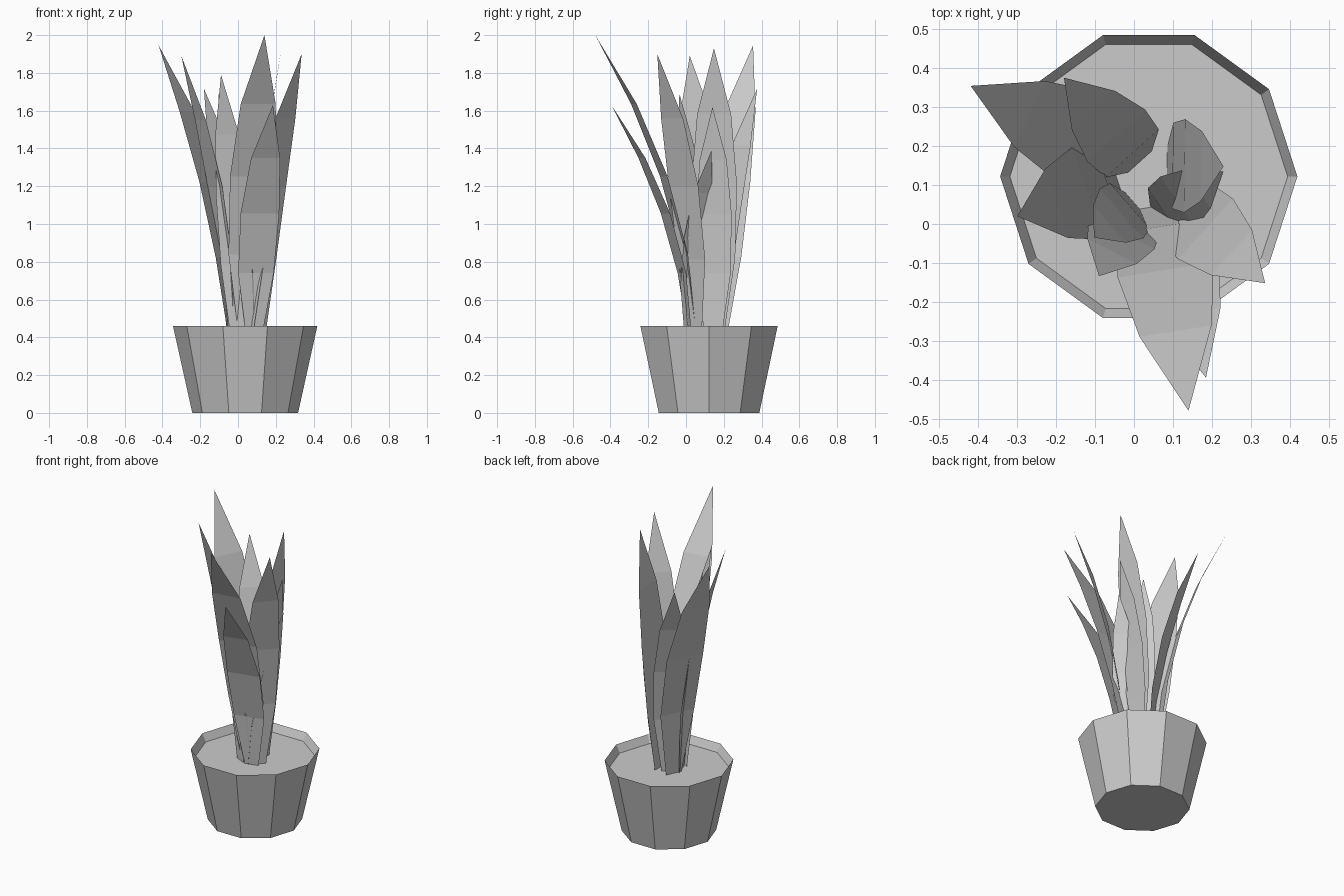
import bpy, math
from mathutils import Vector

if "Cube" in bpy.data.objects:
    bpy.data.objects.remove(bpy.data.objects["Cube"])

mat = bpy.data.materials.new("plain_grey")
mat.diffuse_color = (0.6, 0.6, 0.6, 1)
mat.use_nodes = True
mat.node_tree.nodes["Principled BSDF"].inputs["Base Color"].default_value = mat.diffuse_color


def make(name, verts, faces):
    mesh = bpy.data.meshes.new(name)
    mesh.from_pydata(verts, [], faces)
    mesh.materials.append(mat)
    obj = bpy.data.objects.new(name, mesh)
    bpy.context.collection.objects.link(obj)
    return obj


SIDES = 10
CX, CY = 0.038, 0.122


def ring(radius, z):
    return [(CX + radius * math.cos(i * math.tau / SIDES),
             CY + radius * math.sin(i * math.tau / SIDES), z) for i in range(SIDES)]


# Tapered ten-sided pot with a sharp rim and a short inner wall
verts = ring(0.28, 0) + ring(0.382, 0.46) + ring(0.357, 0.41)
faces = [tuple(reversed(range(SIDES)))]
for k in range(2):
    for i in range(SIDES):
        a, b = k * SIDES + i, k * SIDES + (i + 1) % SIDES
        faces.append((a, b, b + SIDES, a + SIDES))
make("pot", verts, faces)

# Soil disc
make("soil", ring(0.357, 0.41), [tuple(range(SIDES))])

# Leaf profile rows: height fraction, outward fraction, width fraction
ROWS = [(0, 0, 0.42), (0.27, 0.1, 0.92), (0.53, 0.31, 1.0), (0.77, 0.61, 0.75)]
BASE_Z = 0.41


def leaf(name, base, tip, height, width):
    """Flat-section blade that bends outward from base to a pointed tip."""
    base, tip = Vector(base), Vector(tip)
    d = (tip - base).normalized()
    side = Vector((d.y, -d.x))
    verts = []
    for h, out, w in ROWS:
        c = base.lerp(tip, out)
        z = BASE_Z + (height - BASE_Z) * h
        for s in (-0.5, 0.5):
            p = c + side * (s * w * width)
            verts.append((p.x, p.y, z))
    verts.append((tip.x, tip.y, height))
    faces = [(i, i + 1, i + 3, i + 2) for i in (0, 2, 4)] + [(6, 7, 8)]
    make(name, verts, faces)


# Leaves: base, tip, tip height, greatest width
LEAVES = [
    ((0.055, 0.045), (0.14, -0.48), 2.0, 0.25),
    ((0.085, 0.02), (0.185, -0.395), 1.63, 0.21),
    ((0.115, 0.05), (0.337, -0.152), 1.9, 0.21),
    ((0.085, 0.15), (0.23, 0.148), 1.93, 0.24),
    ((0.09, 0.15), (0.225, 0.14), 1.62, 0.19),
    ((0.06, 0.02), (0.23, 0.135), 1.39, 0.16),
    ((0.015, 0.16), (-0.18, 0.376), 1.715, 0.2),
    ((-0.03, 0.17), (-0.42, 0.355), 1.945, 0.25),
    ((-0.04, 0.105), (-0.30, 0.02), 1.89, 0.25),
    ((-0.005, 0.03), (-0.09, -0.134), 1.79, 0.19),
    ((0.0, 0.055), (-0.103, -0.035), 1.69, 0.17),
]
for n, args in enumerate(LEAVES, 1):
    leaf(f"leaf_{n}", *args)
